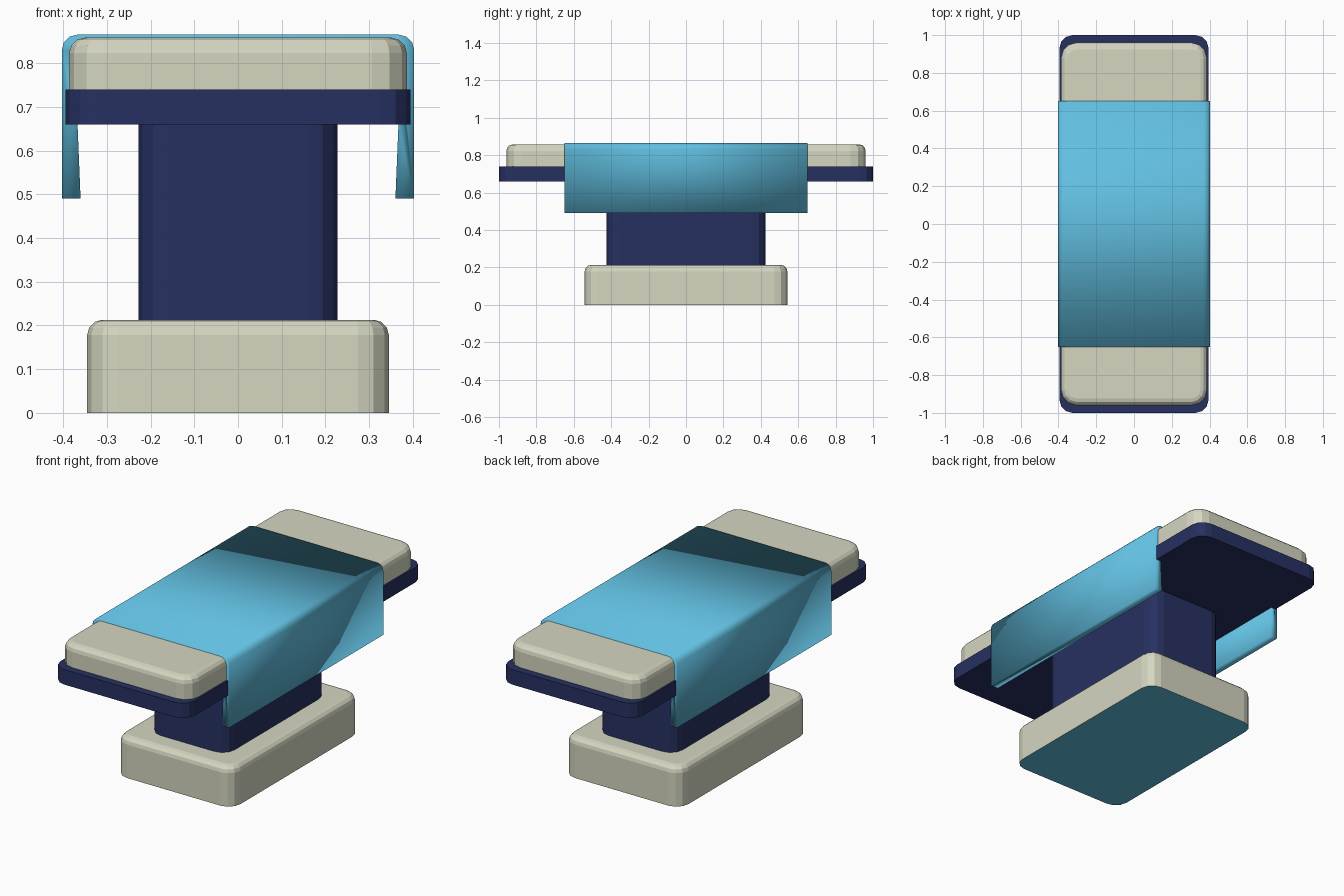
import bpy, bmesh
from math import sin, cos, pi

cube = bpy.data.objects.get("Cube")
if cube:
    bpy.data.objects.remove(cube, do_unlink=True)


def material(name, rgb):
    m = bpy.data.materials.new(name)
    m.use_nodes = True
    m.diffuse_color = (*rgb, 1)
    m.node_tree.nodes["Principled BSDF"].inputs["Base Color"].default_value = (*rgb, 1)
    return m


cream = material("cream", (0.66, 0.67, 0.53))
navy = material("navy", (0.02, 0.03, 0.12))
sky = material("sky_blue", (0.12, 0.52, 0.75))


def finish(bm, name, mats):
    bmesh.ops.recalc_face_normals(bm, faces=bm.faces)
    mesh = bpy.data.meshes.new(name)
    bm.to_mesh(mesh)
    bm.free()
    for m in mats:
        mesh.materials.append(m)
    obj = bpy.data.objects.new(name, mesh)
    bpy.context.collection.objects.link(obj)
    return obj


def rounded_block(name, hx, hy, z0, z1, mats, corner, top=0):
    """Block with rounded upright corners and an optional rounded top rim."""
    bm = bmesh.new()
    bmesh.ops.create_cube(bm, size=2)
    for v in bm.verts:
        v.co = (v.co.x * hx, v.co.y * hy, z1 if v.co.z > 0 else z0)
    upright = [e for e in bm.edges if abs(e.verts[0].co.z - e.verts[1].co.z) > 0.01]
    bmesh.ops.bevel(bm, geom=upright, offset=corner, segments=3, profile=0.5, affect='EDGES')
    if top:
        rim = [e for e in bm.edges if all(v.co.z > z1 - 0.001 for v in e.verts)]
        bmesh.ops.bevel(bm, geom=rim, offset=top, segments=3, profile=0.5, affect='EDGES')
    bm.normal_update()
    # The underside takes the last material in the list
    for f in bm.faces:
        f.material_index = len(mats) - 1 if f.normal.z < -0.9 else 0
    return finish(bm, name, mats)


rounded_block("base", 0.345, 0.542, 0, 0.213, [cream, sky], 0.07, 0.035)
rounded_block("pillar", 0.228, 0.425, 0.205, 0.665, [navy], 0.07)
rounded_block("table_top", 0.395, 1.0, 0.66, 0.74, [navy], 0.07)
rounded_block("cushion", 0.386, 0.96, 0.735, 0.858, [cream], 0.08, 0.035)

# Drape: a thick sheet folded over the table, its section swept along y
hw, top, r = 0.403, 0.865, 0.035
half = [(0.36, 0.49), (hw, 0.49)]
half += [(hw - r + r * cos(a), top - r + r * sin(a)) for a in (i * pi / 6 for i in range(4))]
inner = [(0.367, 0.66), (0.365, 0.83)]
section = half + [(-x, z) for x, z in reversed(half)]
section += [(-x, z) for x, z in inner] + inner[::-1]

bm = bmesh.new()
front, back = ([bm.verts.new((x, y, z)) for x, z in section] for y in (-0.65, 0.65))
bm.faces.new(front)
bm.faces.new(back[::-1])
for i in range(len(section)):
    j = (i + 1) % len(section)
    bm.faces.new((front[j], front[i], back[i], back[j]))
for f in bm.faces:
    f.smooth = True
finish(bm, "drape", [sky])
